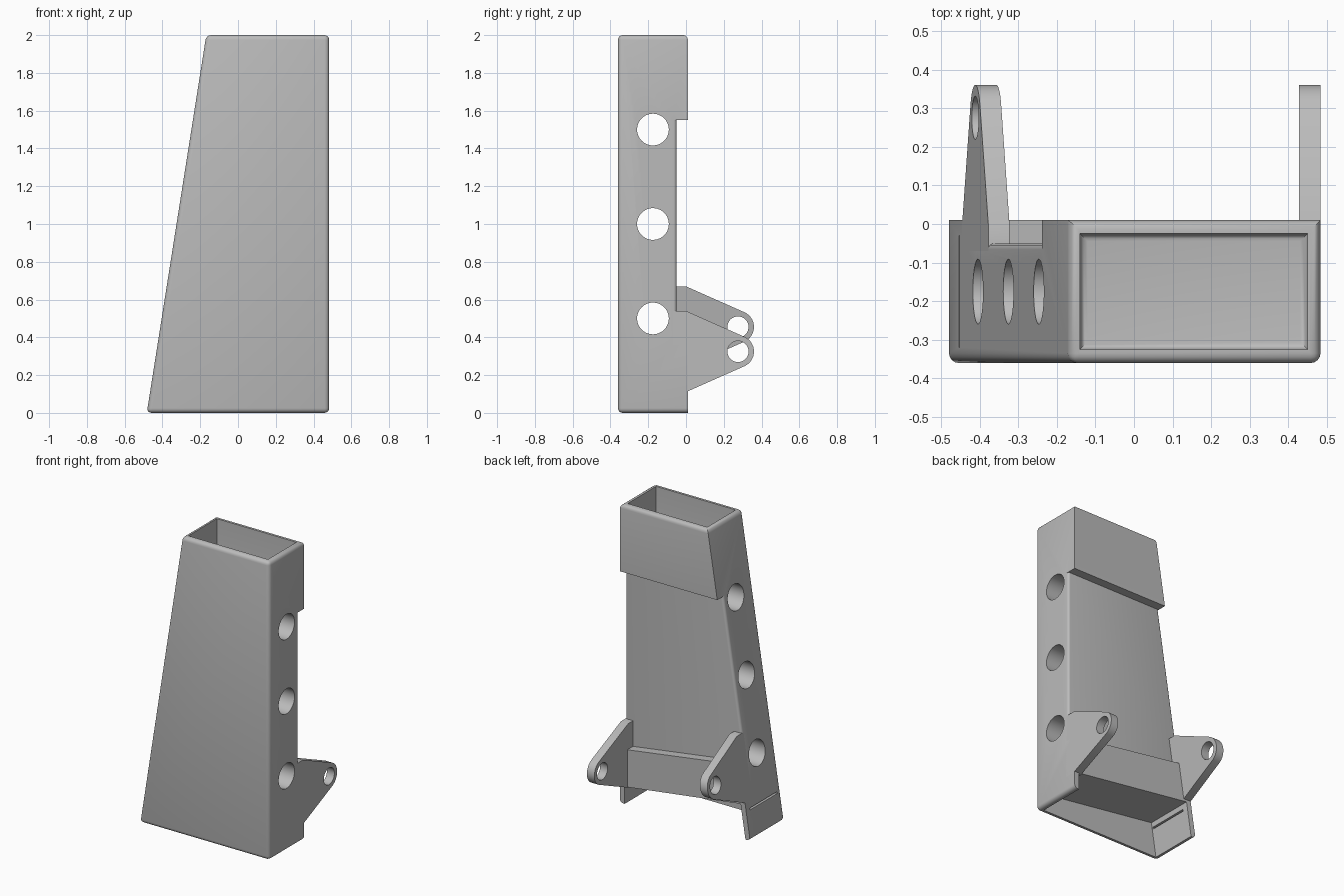
import bpy, bmesh, math
from mathutils import Vector

if "Cube" in bpy.data.objects:
    bpy.data.objects.remove(bpy.data.objects["Cube"])

W, FRONT, BACK, TOP = 0.483, -0.36, 0.01, 2.0
SLOPE = 0.1575          # lean of the slanted side
TILT = 0.145            # rise of the lug bar towards the slanted side
RECESS = -0.05

grey = bpy.data.materials.new("plain grey")
grey.use_nodes = True
grey.diffuse_color = (0.5, 0.5, 0.5, 1)
grey.node_tree.nodes["Principled BSDF"].inputs["Base Color"].default_value = (0.5, 0.5, 0.5, 1)


def left(z):
    return -W + SLOPE * z


def make(name, bm):
    bmesh.ops.recalc_face_normals(bm, faces=bm.faces)
    mesh = bpy.data.meshes.new(name)
    bm.to_mesh(mesh)
    bm.free()
    mesh.materials.append(grey)
    ob = bpy.data.objects.new(name, mesh)
    bpy.context.collection.objects.link(ob)
    return ob


def loft(ring_a, ring_b):
    """Solid between two matching rings of points."""
    bm = bmesh.new()
    a = [bm.verts.new(p) for p in ring_a]
    b = [bm.verts.new(p) for p in ring_b]
    bm.faces.new(a)
    bm.faces.new(b)
    for i in range(len(a)):
        j = (i + 1) % len(a)
        bm.faces.new((a[i], a[j], b[j], b[i]))
    return bm


def prism_y(points, y0, y1):
    return loft([(x, y0, z) for x, z in points], [(x, y1, z) for x, z in points])


def prism_x(points, x0, x1):
    return loft([(x0, y, z) for y, z in points], [(x1, y, z) for y, z in points])


def circle(y, z, r, n=48):
    return [(y + r * math.cos(math.tau * i / n), z + r * math.sin(math.tau * i / n)) for i in range(n)]


def round_edges(bm, test, size, segments=4):
    edges = [e for e in bm.edges if test(*[v.co for v in e.verts])]
    bmesh.ops.bevel(bm, geom=edges, offset=size, segments=segments, profile=0.5, affect='EDGES')


def cut(ob, bm):
    """Subtract a solid and discard the cutter."""
    cutter = make("cutter", bm)
    mod = ob.modifiers.new("cut", 'BOOLEAN')
    mod.operation, mod.solver, mod.object = 'DIFFERENCE', 'EXACT', cutter
    bpy.context.view_layer.update()
    mesh = bpy.data.meshes.new_from_object(ob.evaluated_get(bpy.context.evaluated_depsgraph_get()))
    ob.modifiers.clear()
    ob.data = mesh
    bpy.data.objects.remove(cutter)


def smooth(ob):
    bpy.ops.object.select_all(action='DESELECT')
    ob.select_set(True)
    bpy.context.view_layer.objects.active = ob
    bpy.ops.object.shade_smooth_by_angle(angle=math.radians(32))


# Body: tapered block with softened front and top edges
bm = prism_y([(left(0), 0), (W, 0), (W, TOP), (left(TOP), TOP)], FRONT, BACK)
round_edges(bm, lambda a, b: min(a.y, b.y) < 0 or min(a.z, b.z) > 1, 0.025)
body = make("body", bm)

# Back recess, with rounded side edges
R = 0.016
arc = [(R - R * math.sin(t), RECESS - R + R * math.cos(t))
       for t in [math.radians(a) for a in (0, 22.5, 45, 67.5, 90)]]
side = arc + [(-0.1, RECESS - R), (-0.1, 0.1)]


def recess_ring(floor):
    ring = []
    for inset, y in side:
        x = W - inset
        ring.append((x, y, floor(x, None)))
    for inset, y in reversed(side):
        z = floor(None, inset)
        ring.append((left(z) + inset, y, z))
    return ring


def bar_top(x, inset):
    if x is not None:
        return 0.36 + TILT * (W - x)
    return (0.36 + TILT * (2 * W - inset)) / (1 + TILT * SLOPE)


cut(body, loft(recess_ring(bar_top), recess_ring(lambda x, inset: 1.55)))

# Top pocket with a filleted floor
bm = prism_y([(-0.14, 1.62), (0.45, 1.62), (0.45, 2.1), (-0.14, 2.1)], -0.325, -0.025)
round_edges(bm, lambda a, b: max(a.z, b.z) < 1.7, 0.02)
cut(body, bm)

# Bottom cavity, open below and behind
cut(body, prism_y([(W - 0.035, -0.1), (W - 0.035, 0.115), (left(0.23) + 0.035, 0.23),
                   (left(-0.1) + 0.035, -0.1)], -0.325, 0.1))

# Narrow slit in the slanted wall
cut(body, prism_y([(-0.6, 0.185), (-0.41, 0.185), (-0.41, 0.197), (-0.6, 0.197)], -0.32, -0.03))

# Three cross holes
for z in (0.5, 1.0, 1.5):
    cut(body, prism_x(circle(-0.175, z, 0.084), -0.8, 0.8))
smooth(body)


# Hinge lugs: one upright, one leaning with the slanted side
def lug(name, lift, leaning):
    cy, cz, r = 0.275, 0.325 + lift, 0.085
    tip = [(cy + r * math.cos(a), cz + r * math.sin(a))
           for a in [math.radians(-65 + 130 * i / 16) for i in range(17)]]
    outline = [(-0.07, 0.11 + lift), (0, 0.11 + lift)] + tip + [(0, 0.54 + lift), (-0.07, 0.54 + lift)]
    ob = make(name, prism_x(outline, W - 0.055, W))
    cut(ob, prism_x(circle(cy, cz, 0.056, 32), 0, 1))
    if leaning:
        for v in ob.data.vertices:
            v.co.x = -v.co.x + SLOPE * v.co.z
        ob.data.flip_normals()
    smooth(ob)


lug("left_lug", 0, False)
lug("right_lug", 0.13, True)
